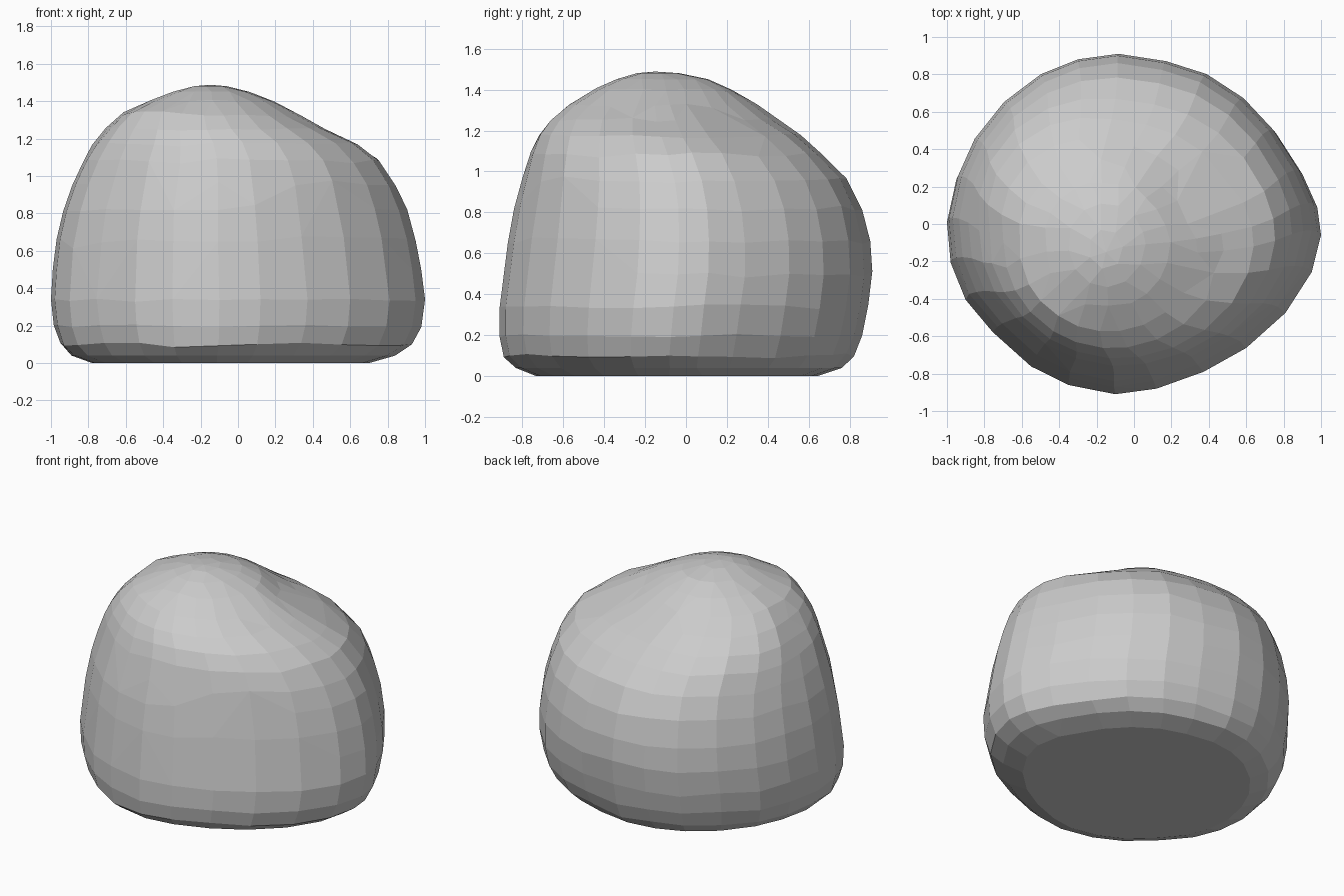
import bpy, bmesh, math
from mathutils import Vector, noise

if "Cube" in bpy.data.objects:
    bpy.data.objects.remove(bpy.data.objects["Cube"])

# Plan outline of the boulder seen from the top
OUTLINE = [(1, -.05), (.98, .1), (.9, .28), (.76, .5), (.6, .67), (.4, .8), (.18, .87),
           (-.08, .91), (-.3, .88), (-.5, .8), (-.7, .65), (-.86, .45), (-.95, .25),
           (-1, .02), (-.98, -.2), (-.9, -.4), (-.75, -.58), (-.55, -.76), (-.35, -.86),
           (-.1, -.91), (.12, -.88), (.37, -.79), (.6, -.66), (.81, -.47), (.95, -.25)]

# Height, x min, x max, y min, y max of each level
LEVELS = [(0, -.78, .7, -.73, .64), (.04, -.89, .84, -.83, .76), (.1, -.95, .93, -.89, .82),
          (.2, -.985, .98, -.91, .86), (.34, -1, 1, -.91, .89), (.5, -.99, .98, -.89, .91),
          (.66, -.97, .95, -.87, .9), (.82, -.935, .905, -.84, .86), (.96, -.885, .845, -.80, .78),
          (1.08, -.825, .755, -.76, .66), (1.17, -.765, .64, -.72, .55), (1.25, -.695, .48, -.665, .44),
          (1.33, -.61, .34, -.575, .32), (1.40, -.48, .19, -.45, .22), (1.45, -.35, .06, -.34, .11),
          (1.48, -.24, -.06, -.24, -.03)]


def bump(z, mid, width):
    return math.exp(-((z - mid) / width) ** 2)


bm = bmesh.new()
rings = []
for z, x0, x1, y0, y1 in LEVELS:
    t = min(1, max(0, (z - .8) / .5))
    ring = []
    for px, py in OUTLINE:
        ux, uy = px, py / .91
        a = math.atan2(uy, ux)
        ux, uy = ux * (1 - t) + math.cos(a) * t, uy * (1 - t) + math.sin(a) * t
        # shoulder towards back left, hollow towards back right
        s = 1 + .13 * max(0, -math.sin(2 * a)) * (uy > 0) * bump(z, 1.2, .2)
        s -= .07 * max(0, math.sin(2 * a)) * (uy > 0) * bump(z, 1.28, .1)
        co = Vector(((x0 + x1) / 2 + (x1 - x0) / 2 * ux * s,
                     (y0 + y1) / 2 + (y1 - y0) / 2 * uy * s, z))
        if .05 < z < 1.35:
            co.z += .025 * noise.noise(co * 4)
        ring.append(bm.verts.new(co))
    rings.append(ring)

# Skin between levels, flat base and crown
n = len(OUTLINE)
for low, high in zip(rings, rings[1:]):
    for i in range(n):
        j = (i + 1) % n
        bm.faces.new((low[i], low[j], high[j], high[i]))
bm.faces.new(list(reversed(rings[0])))
crown = bm.verts.new((-.15, -.15, 1.488))
for i in range(n):
    bm.faces.new((rings[-1][i], rings[-1][(i + 1) % n], crown))
bmesh.ops.recalc_face_normals(bm, faces=bm.faces)

mesh = bpy.data.meshes.new("boulder")
bm.to_mesh(mesh)
bm.free()
boulder = bpy.data.objects.new("boulder", mesh)
bpy.context.collection.objects.link(boulder)

# Irregular facets
facets = boulder.modifiers.new("facets", 'DECIMATE')
facets.ratio = .85
